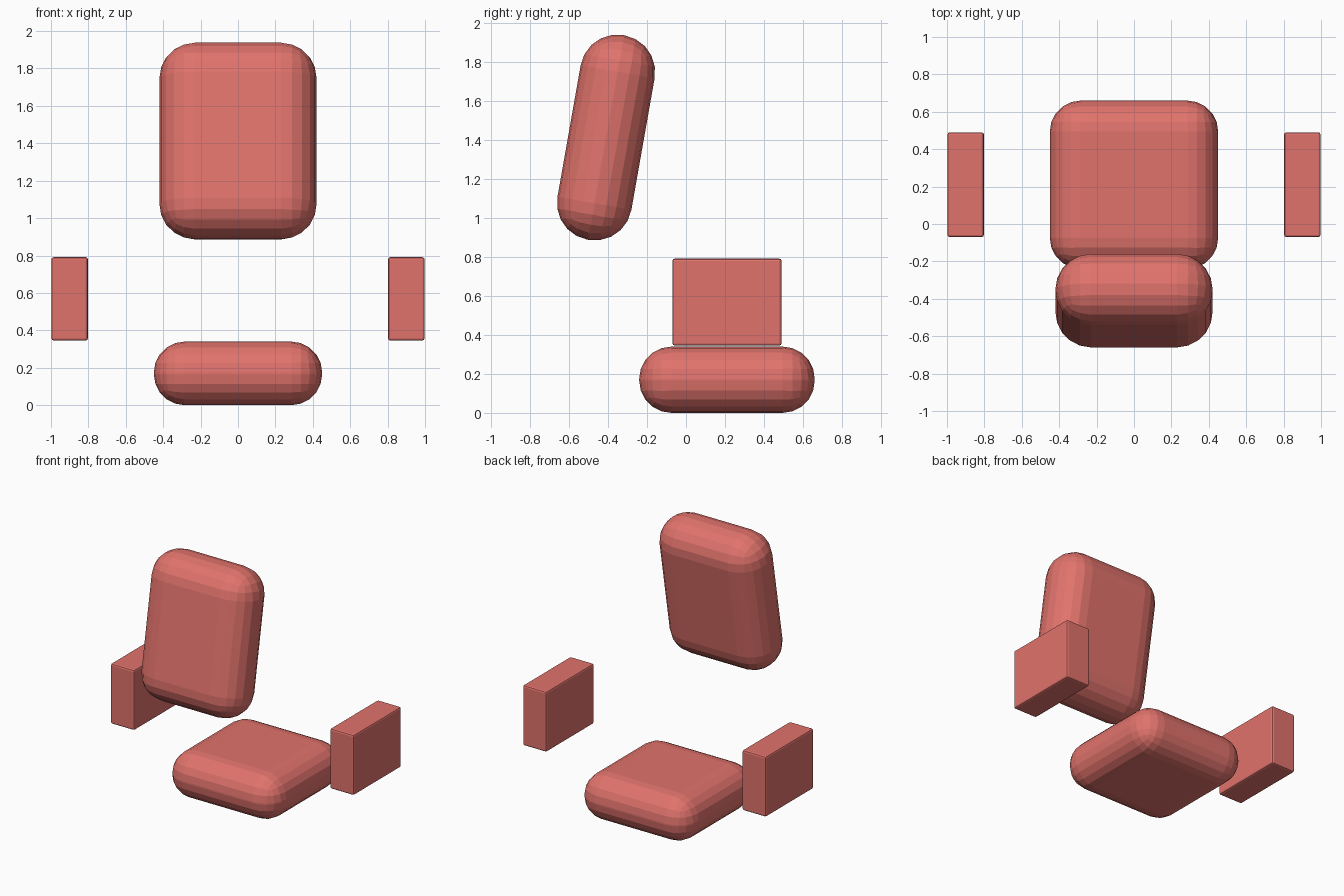
import bpy
from math import radians

if "Cube" in bpy.data.objects:
    bpy.data.objects.remove(bpy.data.objects["Cube"])

cloth = bpy.data.materials.new("red_cloth")
cloth.diffuse_color = (0.75, 0.17, 0.15, 1)
cloth.use_nodes = True
cloth.node_tree.nodes["Principled BSDF"].inputs["Base Color"].default_value = cloth.diffuse_color


def rounded_box(name, loc, size, radius, segments, tilt=0.0):
    bpy.ops.mesh.primitive_cube_add(size=1, location=loc, rotation=(tilt, 0, 0))
    ob = bpy.context.object
    ob.name = name
    ob.scale = size
    bpy.ops.object.transform_apply(location=False, rotation=False, scale=True)
    bev = ob.modifiers.new("round", 'BEVEL')
    bev.width = radius
    bev.segments = segments
    ob.data.materials.append(cloth)
    return ob


# Seat cushion
rounded_box("seat", (0, 0.21, 0.17), (0.9, 0.9, 0.34), 0.165, 5)

# Tilted back cushion
rounded_box("backrest", (0, -0.41, 1.412), (0.84, 0.385, 1.065), 0.19, 5, radians(-10))

# Pair of armrests
for side, s in (("left", -1), ("right", 1)):
    rounded_box(side + "_armrest", (s * 0.9, 0.21, 0.568), (0.195, 0.56, 0.446), 0.012, 2)
